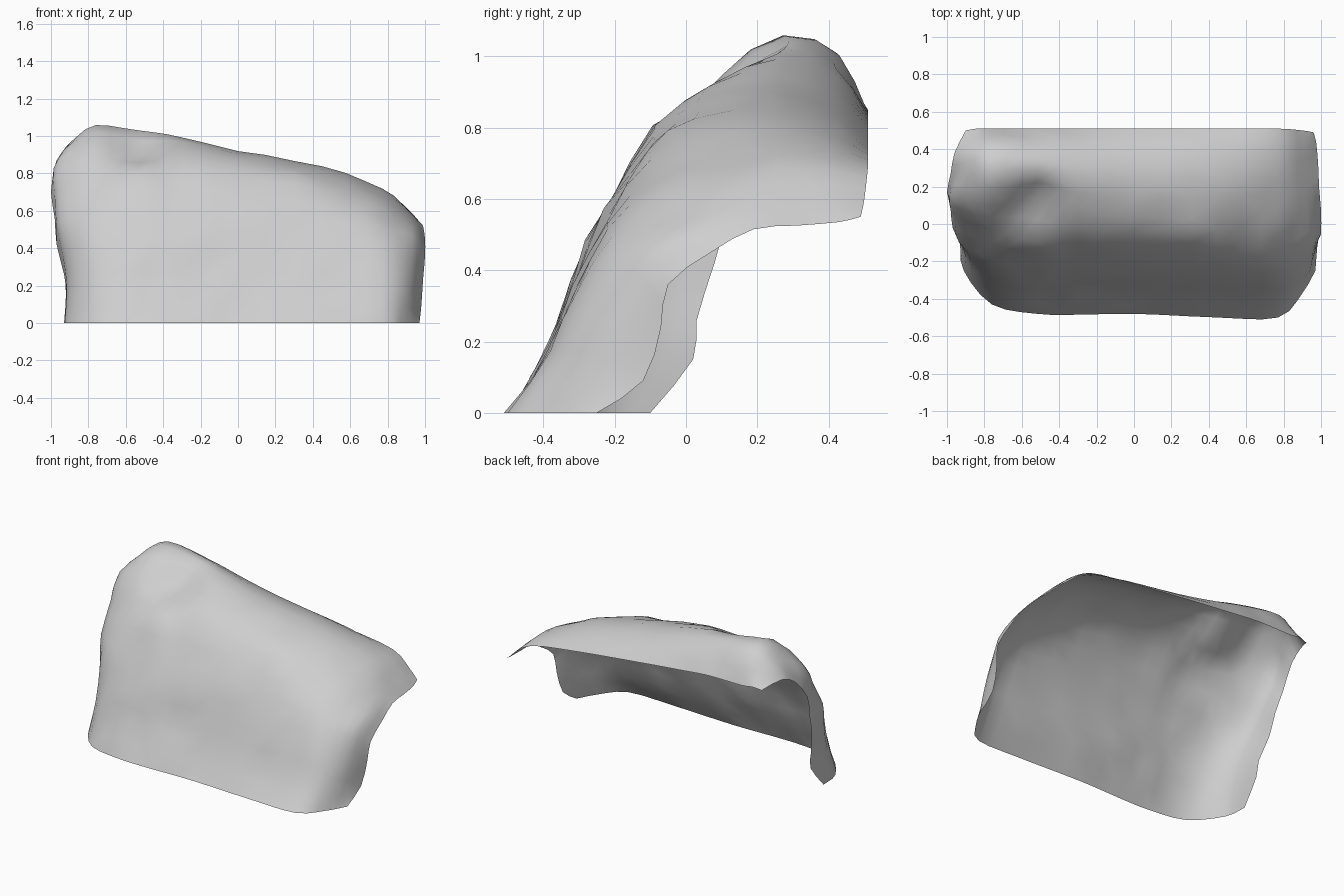
import bpy
import bmesh
from mathutils import Vector, noise

default_cube = bpy.data.objects.get("Cube")
if default_cube:
    bpy.data.objects.remove(default_cube, do_unlink=True)

ROW_STEPS = 2
COLUMN_STEPS = 3


def station(x, *points):
    """Cross-section at one x, running from the foot to the rear edge."""
    return [Vector((x, y, z)) for y, z in points]


def curve(*points):
    """Free cross-section that also bends sideways."""
    return [Vector(p) for p in points]


def smooth_path(points, steps):
    """Resample a row of points with a Catmull-Rom spline."""
    first = points[0] * 2 - points[1]
    last = points[-1] * 2 - points[-2]
    padded = [first, *points, last]
    result = []
    for a, b, c, d in zip(padded, padded[1:], padded[2:], padded[3:]):
        for step in range(steps):
            t = step / steps
            result.append((b * 2 + (c - a) * t
                           + (a * 2 - b * 5 + c * 4 - d) * t ** 2
                           + (b * 3 - a - c * 3 + d) * t ** 3) / 2)
    result.append(points[-1].copy())
    return result


# Each section: foot, low, middle, upper, shoulder, brow, crest, rear slope, rear edge

# Open rim and rounded corner on the high end
high_rim = curve((-.93, -.1, 0), (-.92, .02, .15), (-.93, .03, .26), (-.97, .08, .42), (-.98, .12, .56),
                 (-1, .17, .7), (-.98, .27, .83), (-.96, .38, .88), (-.9, .5, .84))
high_corner = curve((-.91, -.25, 0), (-.9, -.18, .2), (-.92, -.12, .38), (-.95, -.06, .55), (-.96, .04, .73),
                    (-.96, .14, .88), (-.9, .27, .96), (-.88, .4, .96), (-.84, .51, .85))

# Sloping face and rounded crest, with a notched ledge near the high end
face = [
    station(-.76, (-.43, 0), (-.35, .2), (-.28, .37), (-.19, .56), (-.03, .8),
            (.1, .95), (.27, 1.06), (.42, 1.01), (.51, .84)),
    station(-.52, (-.48, 0), (-.38, .2), (-.31, .37), (-.21, .59), (-.08, .8),
            (.14, .9), (.28, 1.03), (.42, .98), (.51, .84)),
    station(-.3, (-.485, 0), (-.38, .2), (-.31, .37), (-.21, .59), (-.08, .81),
            (.07, .93), (.26, .99), (.42, .93), (.51, .82)),
    station(0, (-.48, 0), (-.38, .19), (-.31, .37), (-.22, .58), (-.09, .78),
            (.04, .87), (.24, .92), (.42, .87), (.51, .79)),
    station(.45, (-.5, 0), (-.38, .18), (-.31, .35), (-.22, .54), (-.1, .71),
            (.04, .79), (.24, .84), (.42, .8), (.51, .74)),
    station(.77, (-.5, 0), (-.38, .17), (-.3, .34), (-.2, .5), (-.06, .62),
            (.08, .68), (.25, .72), (.41, .71), (.51, .69)),
]

# Rounded corner and open rim on the low end
low_corner = curve((.9, -.37, 0), (.92, -.27, .17), (.93, -.2, .34), (.93, -.11, .47), (.93, .02, .54),
                   (.92, .14, .58), (.91, .27, .6), (.91, .4, .61), (.9, .5, .6))
low_rim = curve((.97, -.25, 0), (.98, -.12, .09), (.99, -.07, .24), (1, -.05, .36), (1, .07, .45),
                (.99, .19, .515), (.985, .31, .525), (.975, .43, .535), (.96, .49, .55))

columns = [smooth_path(c, ROW_STEPS)
           for c in [high_rim, high_corner, *face, low_corner, low_rim]]
rows = [smooth_path(list(row), COLUMN_STEPS) for row in zip(*columns)]

# Weathering: shallow lumps inside the rims
for row in rows[1:-1]:
    for point in row[1:-1]:
        lump = noise.noise(point * 5) * .02
        point += Vector((0, -lump, lump * .5))

# Stitch the rows into one open sheet
bm = bmesh.new()
grid = [[bm.verts.new(p) for p in row] for row in rows]
for lower, upper in zip(grid, grid[1:]):
    for c in range(len(lower) - 1):
        bm.faces.new((lower[c], lower[c + 1], upper[c + 1], upper[c]))
bmesh.ops.triangulate(bm, faces=bm.faces[:])
mesh = bpy.data.meshes.new("rock_face")
bm.to_mesh(mesh)
bm.free()
rock = bpy.data.objects.new("rock_face", mesh)
bpy.context.collection.objects.link(rock)

# Plain stone colour
stone = bpy.data.materials.new("pale_grey_stone")
stone.use_nodes = True
colour = (.62, .62, .62, 1)
stone.diffuse_color = colour
stone.node_tree.nodes["Principled BSDF"].inputs["Base Color"].default_value = colour
mesh.materials.append(stone)

for polygon in mesh.polygons:
    polygon.use_smooth = True
